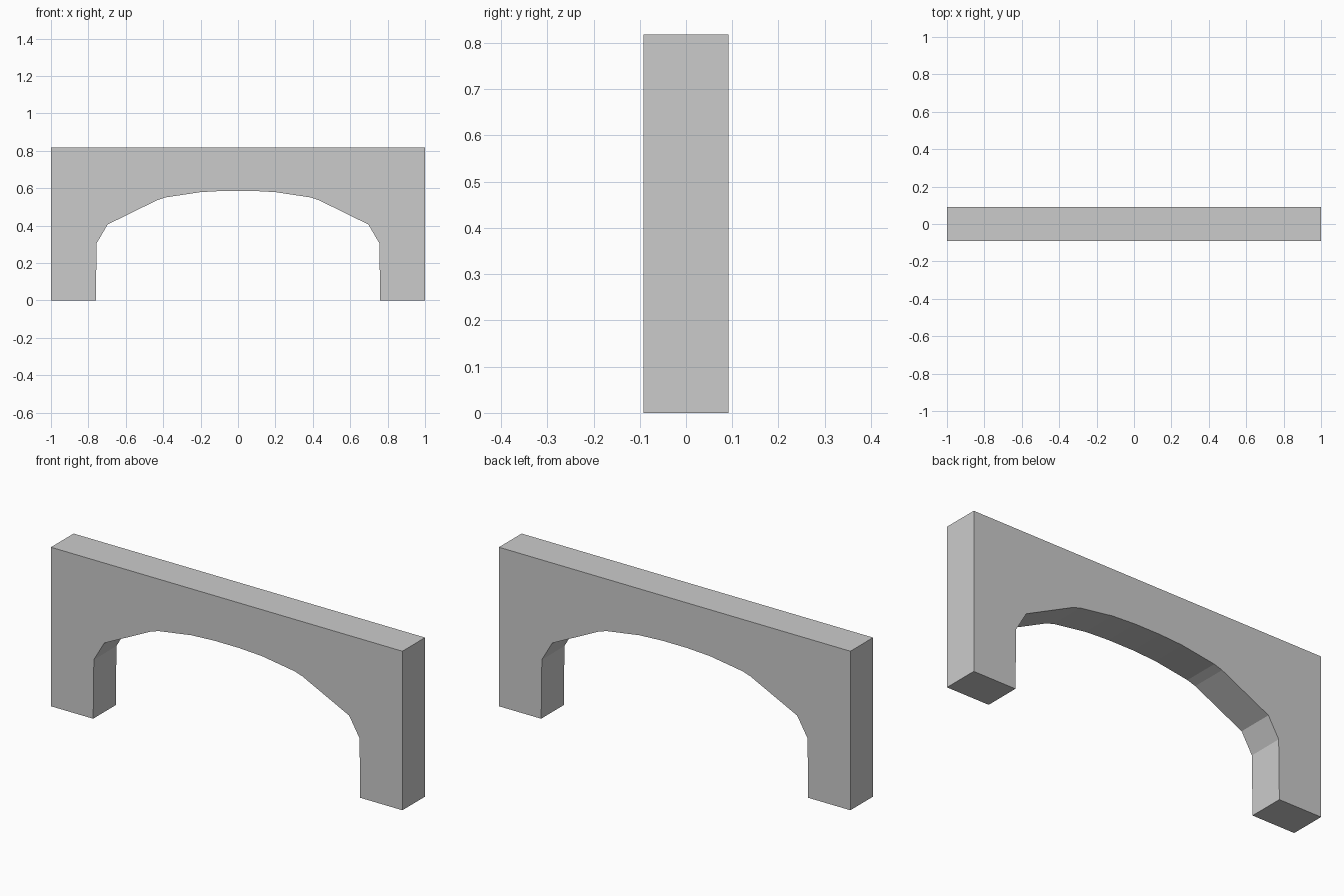
import bpy, bmesh

if "Cube" in bpy.data.objects:
    bpy.data.objects.remove(bpy.data.objects["Cube"])

HALF_DEPTH = 0.092
HEIGHT = 0.818

# Right half of the arch underside, from the foot up to near the crown
arch = [(0.76, 0.0), (0.756, 0.305), (0.697, 0.406), (0.43, 0.537),
        (0.385, 0.551), (0.2, 0.579), (0.07, 0.586)]

# Full outline: right pier, top, left pier, then the arch left to right
outline = [(1.0, 0.0), (1.0, HEIGHT), (-1.0, HEIGHT), (-1.0, 0.0)]
outline += [(-x, z) for x, z in arch] + arch[::-1]

# Extrude the outline through the wall thickness
bm = bmesh.new()
face = bm.faces.new([bm.verts.new((x, -HALF_DEPTH, z)) for x, z in outline])
result = bmesh.ops.extrude_face_region(bm, geom=[face])
moved = [v for v in result["geom"] if isinstance(v, bmesh.types.BMVert)]
bmesh.ops.translate(bm, verts=moved, vec=(0, 2 * HALF_DEPTH, 0))
bmesh.ops.recalc_face_normals(bm, faces=bm.faces[:])

mesh = bpy.data.meshes.new("arch_wall")
bm.to_mesh(mesh)
bm.free()
wall = bpy.data.objects.new("arch_wall", mesh)
bpy.context.collection.objects.link(wall)
